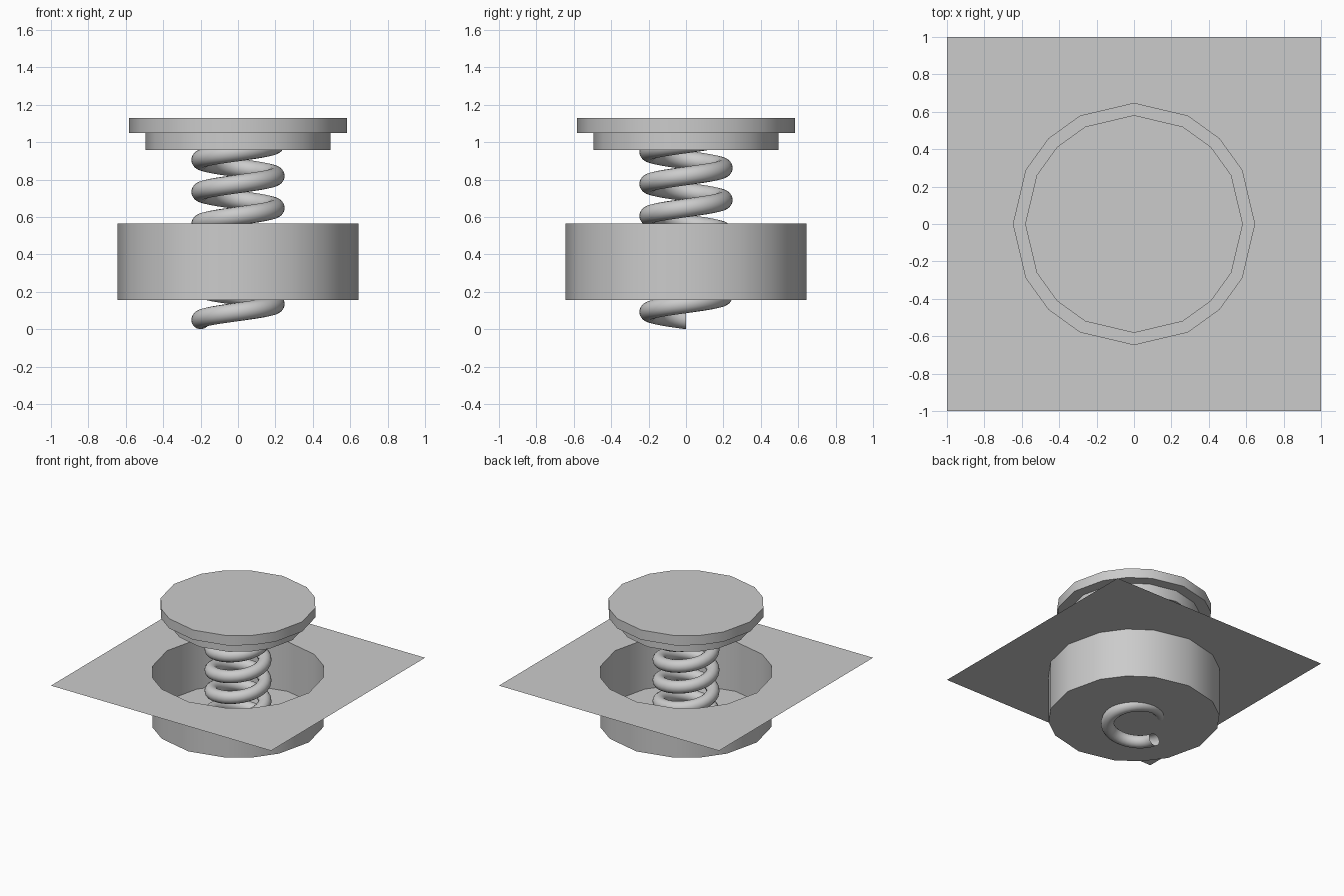
import bpy, bmesh
from math import sin, cos, pi, hypot

if "Cube" in bpy.data.objects:
    bpy.data.objects.remove(bpy.data.objects["Cube"])

# Square border of a 4 x 4 grid, counter-clockwise; cast to a circle for the round parts
SIDE = [(1, -1), (1, -.5), (1, 0), (1, .5)]
SQUARE = []
for turn in range(4):
    for x, y in SIDE:
        for _ in range(turn):
            x, y = -y, x
        SQUARE.append((x, y))


def circle(r, z):
    return [(x / hypot(x, y) * r, y / hypot(x, y) * r, z) for x, y in SQUARE]


def loft(name, rings, cap_start=False, cap_end=False):
    """Join successive closed rings of points with quads."""
    bm = bmesh.new()
    loops = [[bm.verts.new(p) for p in ring] for ring in rings]
    for a, b in zip(loops, loops[1:]):
        n = len(a)
        for i in range(n):
            j = (i + 1) % n
            bm.faces.new((a[i], a[j], b[j], b[i]))
    if cap_start:
        bm.faces.new(loops[0][::-1])
    if cap_end:
        bm.faces.new(loops[-1])
    mesh = bpy.data.meshes.new(name)
    bm.to_mesh(mesh)
    bm.free()
    ob = bpy.data.objects.new(name, mesh)
    bpy.context.collection.objects.link(ob)
    bpy.ops.object.select_all(action='DESELECT')
    ob.select_set(True)
    bpy.context.view_layer.objects.active = ob
    bpy.ops.object.shade_smooth_by_angle(angle=pi / 6)
    return ob


# Flat square floor with a round pit sunk into it
loft("floor_with_pit",
     [[(x, y, .565) for x, y in SQUARE], circle(.645, .565), circle(.645, .157)],
     cap_end=True)

# Stepped round plate on top of the spring
loft("spring_plate",
     [circle(.495, .957), circle(.495, 1.05), circle(.582, 1.05), circle(.582, 1.13)],
     cap_start=True, cap_end=True)

# Coil spring, open tube ends
STEPS, TURNS, PITCH, COIL, WIRE, SEGS = 32, 6, .171, .2, .05, 16
rings = []
for s in range(STEPS * TURNS + 1):
    a = pi + 2 * pi * s / STEPS
    ring = []
    for k in range(SEGS):
        t = 2 * pi * k / SEGS
        r = COIL + WIRE * cos(t)
        ring.append((r * cos(a), r * sin(a), WIRE + PITCH * s / STEPS - WIRE * sin(t)))
    rings.append(ring)
spring = loft("coil_spring", rings)
bm = bmesh.new()
bm.from_mesh(spring.data)
bmesh.ops.recalc_face_normals(bm, faces=bm.faces)
bm.to_mesh(spring.data)
bm.free()
